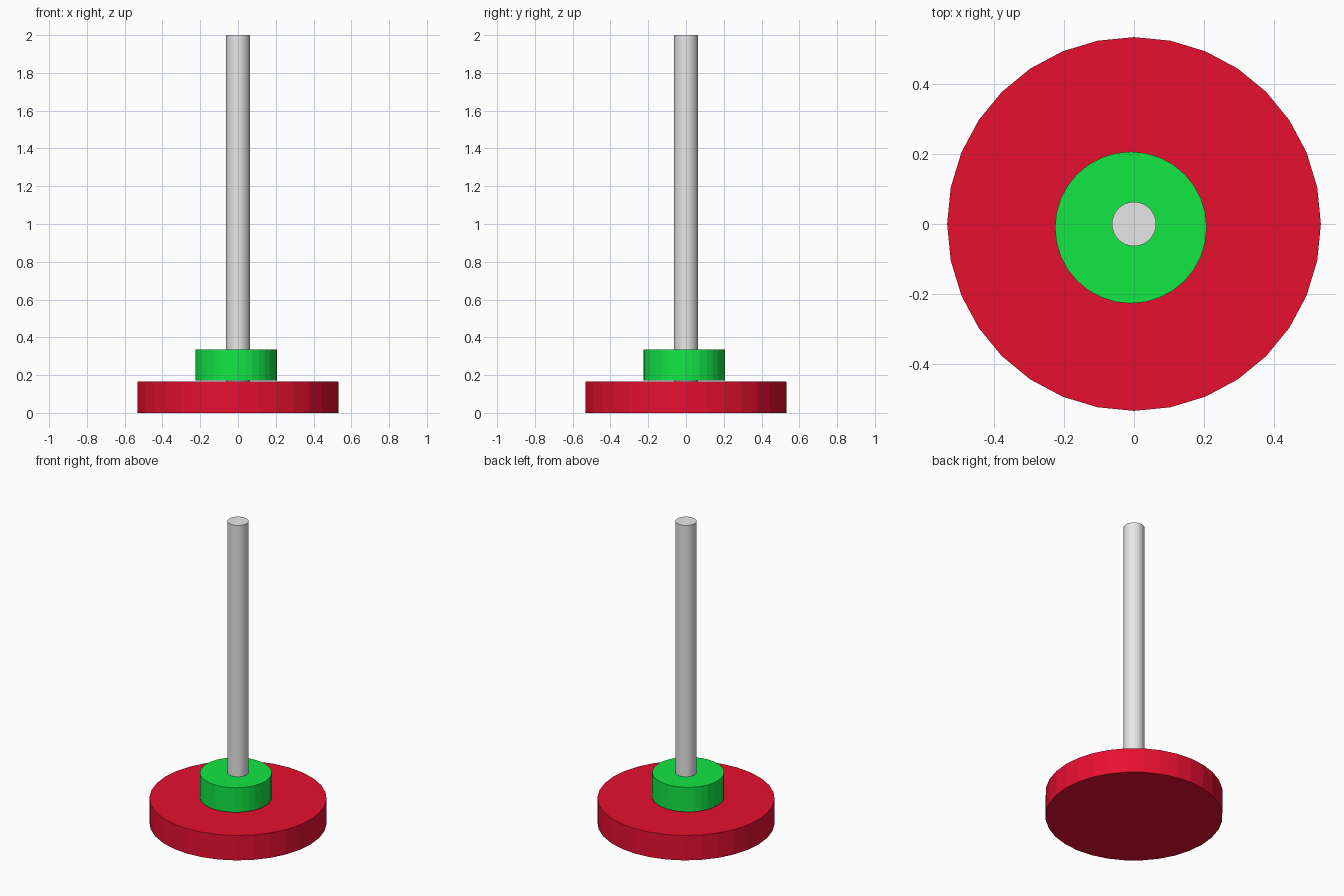
import bpy

cube = bpy.data.objects.get("Cube")
if cube:
    bpy.data.objects.remove(cube, do_unlink=True)


def make_material(name, rgb):
    mat = bpy.data.materials.new(name)
    mat.use_nodes = True
    colour = (*rgb, 1.0)
    mat.diffuse_color = colour
    mat.node_tree.nodes["Principled BSDF"].inputs["Base Color"].default_value = colour
    return mat


def add_disc(name, radius, bottom, top, mat, x=0.0, y=0.0):
    """Flat-sided upright cylinder between two heights."""
    bpy.ops.mesh.primitive_cylinder_add(
        vertices=32, radius=radius, depth=top - bottom,
        location=(x, y, (bottom + top) / 2))
    obj = bpy.context.object
    obj.name = name
    obj.data.materials.append(mat)
    return obj


red = make_material("red", (0.8, 0.005, 0.03))
green = make_material("green", (0.006, 0.8, 0.06))
grey = make_material("light grey", (0.8, 0.8, 0.8))

# Wide base disc
add_disc("base", 0.532, 0.0, 0.165, red)

# Small ring, slightly off centre and just clear of the base
add_disc("ring", 0.216, 0.172, 0.335, green, x=-0.009, y=-0.01)

# Tall peg, seated in the base
add_disc("peg", 0.063, 0.08, 2.0, grey)
